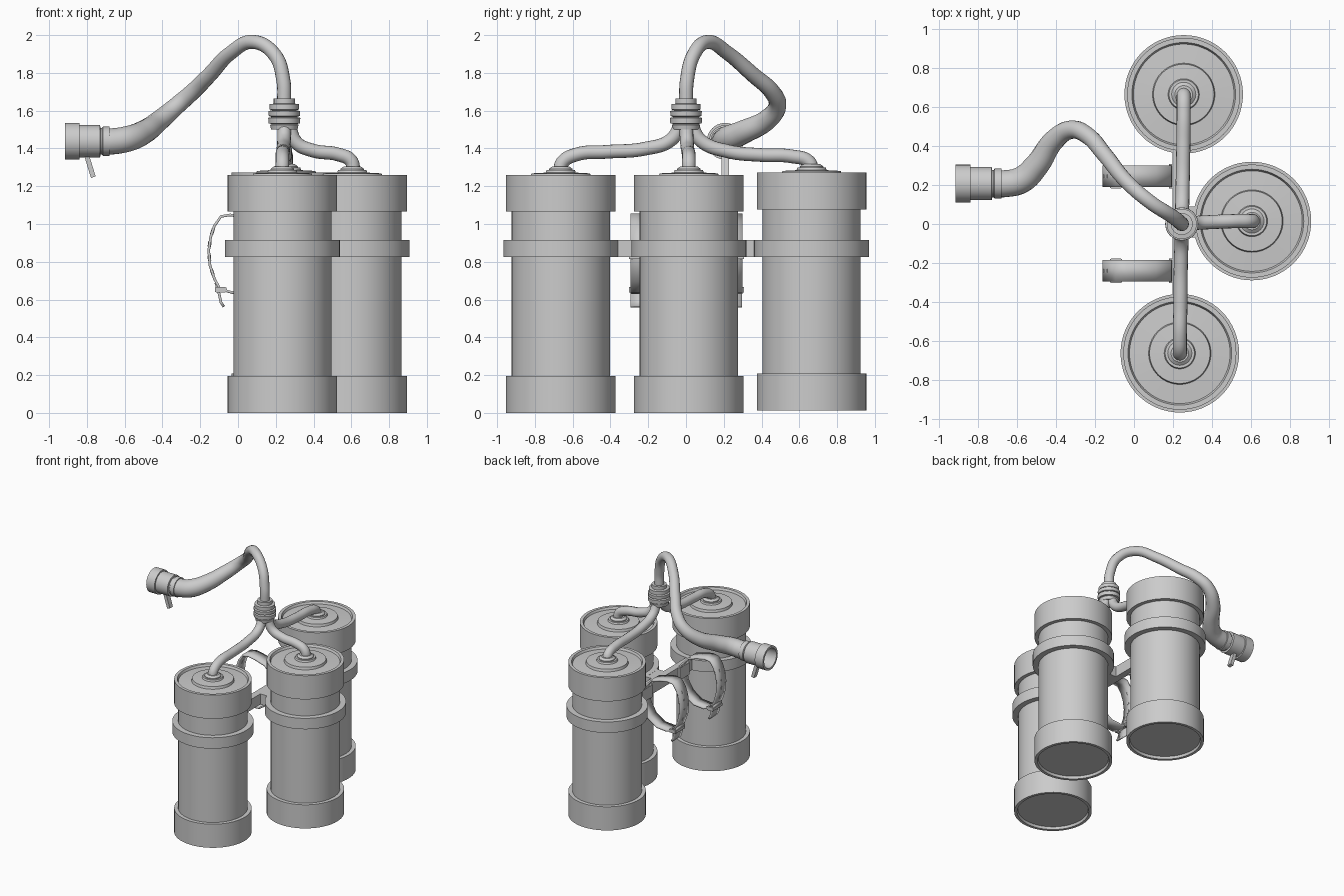
import bpy, bmesh, math
from mathutils import Vector

if "Cube" in bpy.data.objects:
    bpy.data.objects.remove(bpy.data.objects["Cube"])


def add_mesh(name, bm, angle=35):
    bmesh.ops.recalc_face_normals(bm, faces=bm.faces)
    me = bpy.data.meshes.new(name)
    bm.to_mesh(me)
    bm.free()
    ob = bpy.data.objects.new(name, me)
    bpy.context.collection.objects.link(ob)
    bpy.ops.object.select_all(action='DESELECT')
    ob.select_set(True)
    bpy.context.view_layer.objects.active = ob
    bpy.ops.object.shade_smooth_by_angle(angle=math.radians(angle))
    return ob


def lathe(name, profile, loc, n=48, rot=(0, 0, 0)):
    """Revolve (radius, height) points around local z."""
    bm = bmesh.new()
    rings = [[bm.verts.new((r * math.cos(2 * math.pi * i / n),
                            r * math.sin(2 * math.pi * i / n), z)) for i in range(n)]
             for r, z in profile]
    for a, b in zip(rings, rings[1:]):
        for i in range(n):
            j = (i + 1) % n
            bm.faces.new((a[i], a[j], b[j], b[i]))
    bmesh.ops.remove_doubles(bm, verts=bm.verts, dist=1e-5)
    ob = add_mesh(name, bm)
    ob.location, ob.rotation_euler = loc, rot
    return ob


def box(name, loc, size, rot=(0, 0, 0)):
    bm = bmesh.new()
    bmesh.ops.create_cube(bm, size=1)
    bmesh.ops.scale(bm, vec=size, verts=bm.verts)
    ob = add_mesh(name, bm)
    ob.location, ob.rotation_euler = loc, rot
    return ob


def hose(name, pts):
    """Smooth tube through (x, y, z, radius) points."""
    cu = bpy.data.curves.new(name, 'CURVE')
    cu.dimensions = '3D'
    cu.bevel_depth, cu.bevel_resolution = 1, 6
    cu.resolution_u, cu.use_fill_caps = 8, True
    sp = cu.splines.new('BEZIER')
    sp.bezier_points.add(len(pts) - 1)
    for bp, (x, y, z, r) in zip(sp.bezier_points, pts):
        bp.co, bp.radius = (x, y, z), r
        bp.handle_left_type = bp.handle_right_type = 'AUTO'
    ob = bpy.data.objects.new(name, cu)
    bpy.context.collection.objects.link(ob)
    bpy.ops.object.select_all(action='DESELECT')
    ob.select_set(True)
    bpy.context.view_layer.objects.active = ob
    bpy.ops.object.convert(target='MESH')
    return bpy.context.object


def ribbon(name, path, y, width, closed):
    """Flat strap following an (x, z) path, given thickness by solidify."""
    bm = bmesh.new()
    rows = [[bm.verts.new((x, y + s * width / 2, z)) for s in (-1, 1)] for x, z in path]
    pairs = list(zip(rows, rows[1:])) + ([(rows[-1], rows[0])] if closed else [])
    for a, b in pairs:
        bm.faces.new((a[0], a[1], b[1], b[0]))
    ob = add_mesh(name, bm)
    m = ob.modifiers.new('thickness', 'SOLIDIFY')
    m.thickness, m.offset = 0.014, 0
    return ob


# Tanks with end caps, recessed ends and clamp bands
tank_profile = [(0, 0.02), (0.262, 0.02), (0.268, 0), (0.29, 0), (0.29, 0.195),
                (0.26, 0.195), (0.26, 1.065), (0.29, 1.065), (0.29, 1.26),
                (0.266, 1.26), (0.258, 1.242), (0.16, 1.248), (0.155, 1.268),
                (0.08, 1.272), (0.075, 1.285), (0, 1.285)]
band_profile = [(0.258, 0.825), (0.304, 0.825), (0.304, 0.915), (0.258, 0.915)]
flange_profile = [(0.062, 1.28), (0.062, 1.292), (0.045, 1.305), (0.03, 1.305)]
tanks = {'front': (0.235, -0.663, 0), 'side': (0.605, 0.015, 0), 'back': (0.255, 0.665, 0.013)}
for key, (x, y, z) in tanks.items():
    lathe(key + '_tank', tank_profile, (x, y, z), 64)
    lathe(key + '_clamp_band', band_profile, (x, y, 0), 64)
    lathe(key + '_hose_flange', flange_profile, (x, y, z), 32)

# Branch hoses from each tank to the manifold
R = 0.036
hose('front_branch_hose', [(0.235, -0.668, 1.27, R), (0.235, -0.655, 1.325, R),
     (0.235, -0.58, 1.368, R), (0.238, -0.42, 1.382, R), (0.24, -0.22, 1.398, R),
     (0.244, -0.08, 1.445, R), (0.245, -0.025, 1.53, R)])
hose('back_branch_hose', [(0.255, 0.67, 1.28, R), (0.255, 0.65, 1.33, R),
     (0.255, 0.56, 1.358, R), (0.253, 0.4, 1.365, R), (0.25, 0.22, 1.385, R),
     (0.247, 0.08, 1.44, R), (0.245, 0.025, 1.53, R)])
hose('side_branch_hose', [(0.612, 0.015, 1.27, R), (0.598, 0.015, 1.335, R),
     (0.53, 0.015, 1.368, R), (0.40, 0.01, 1.388, R), (0.31, 0.005, 1.43, R),
     (0.268, 0, 1.53, R)])

# Ribbed manifold
lathe('manifold', [(0, 1.505), (0.07, 1.5), (0.075, 1.525), (0.065, 1.53), (0.083, 1.532),
      (0.085, 1.562), (0.066, 1.566), (0.082, 1.572), (0.084, 1.598), (0.064, 1.602),
      (0.077, 1.606), (0.077, 1.634), (0.056, 1.637), (0.056, 1.664), (0, 1.664)],
      (0.245, 0, 0), 40)

# Main breathing hose, widening towards the mouthpiece
hose('main_hose', [(0.245, 0, 1.64, 0.037), (0.24, 0.005, 1.76, 0.037),
     (0.195, 0.04, 1.895, 0.037), (0.08, 0.115, 1.964, 0.037), (-0.04, 0.22, 1.905, 0.038),
     (-0.15, 0.355, 1.79, 0.041), (-0.24, 0.455, 1.70, 0.044), (-0.32, 0.484, 1.63, 0.047),
     (-0.41, 0.43, 1.552, 0.054), (-0.50, 0.30, 1.485, 0.063), (-0.58, 0.225, 1.452, 0.069),
     (-0.66, 0.207, 1.438, 0.07), (-0.73, 0.207, 1.438, 0.07)])

# Hollow mouthpiece with a tilted lever
lathe('mouthpiece', [(0.06, -0.02), (0.077, -0.02), (0.077, 0.015), (0.07, 0.02), (0.07, 0.028),
      (0.085, 0.03), (0.085, 0.14), (0.097, 0.14), (0.097, 0.215), (0.08, 0.215),
      (0.075, 0.08), (0, 0.08)], (-0.70, 0.207, 1.438), 40, (0, -math.pi / 2, 0))
box('mouthpiece_lever', (-0.785, 0.207, 1.31), (0.026, 0.04, 0.13), (0, math.radians(-17), 0))

# Carrying frame joining the three clamp bands
box('frame_crossbar', (0.225, 0, 0.87), (0.055, 0.80, 0.088))
box('frame_side_link', (0.275, 0.01, 0.87), (0.10, 0.16, 0.088))

# Buckled shoulder straps
loop = [(0.20, 0.86), (0.185, 0.93), (0.11, 1.01), (0.03, 1.035), (-0.04, 1.048),
        (-0.09, 1.04), (-0.125, 0.99), (-0.145, 0.93), (-0.155, 0.86), (-0.148, 0.78),
        (-0.125, 0.71), (-0.095, 0.655), (-0.03, 0.637), (0.06, 0.645), (0.14, 0.70),
        (0.19, 0.78)]
tail = [(-0.118, 0.69), (-0.10, 0.63), (-0.09, 0.585), (-0.075, 0.562)]
for side, y in (('front', -0.24), ('back', 0.245)):
    ribbon(side + '_strap', loop, y, 0.11, True)
    ribbon(side + '_strap_tail', tail, y, 0.105, False)
    box(side + '_strap_mount', (0.195, y, 0.865), (0.03, 0.125, 0.10))
    # Buckle frame and tongue
    for s in (-1, 1):
        box(side + '_buckle_side', (-0.092, y + s * 0.057, 0.652), (0.05, 0.012, 0.03))
    for dx in (-0.024, 0.024):
        box(side + '_buckle_bar', (-0.092 + dx, y, 0.652), (0.012, 0.12, 0.022))
    # Strap holes, along the outer face
    for a, b in zip(loop[6:10], loop[7:11]):
        mid = (Vector(a) + Vector(b)) / 2
        d = Vector(b) - Vector(a)
        box(side + '_strap_eyelet', (mid.x, y, mid.y), (0.018, 0.016, 0.03),
            (0, math.atan2(d.x, d.y), 0))
